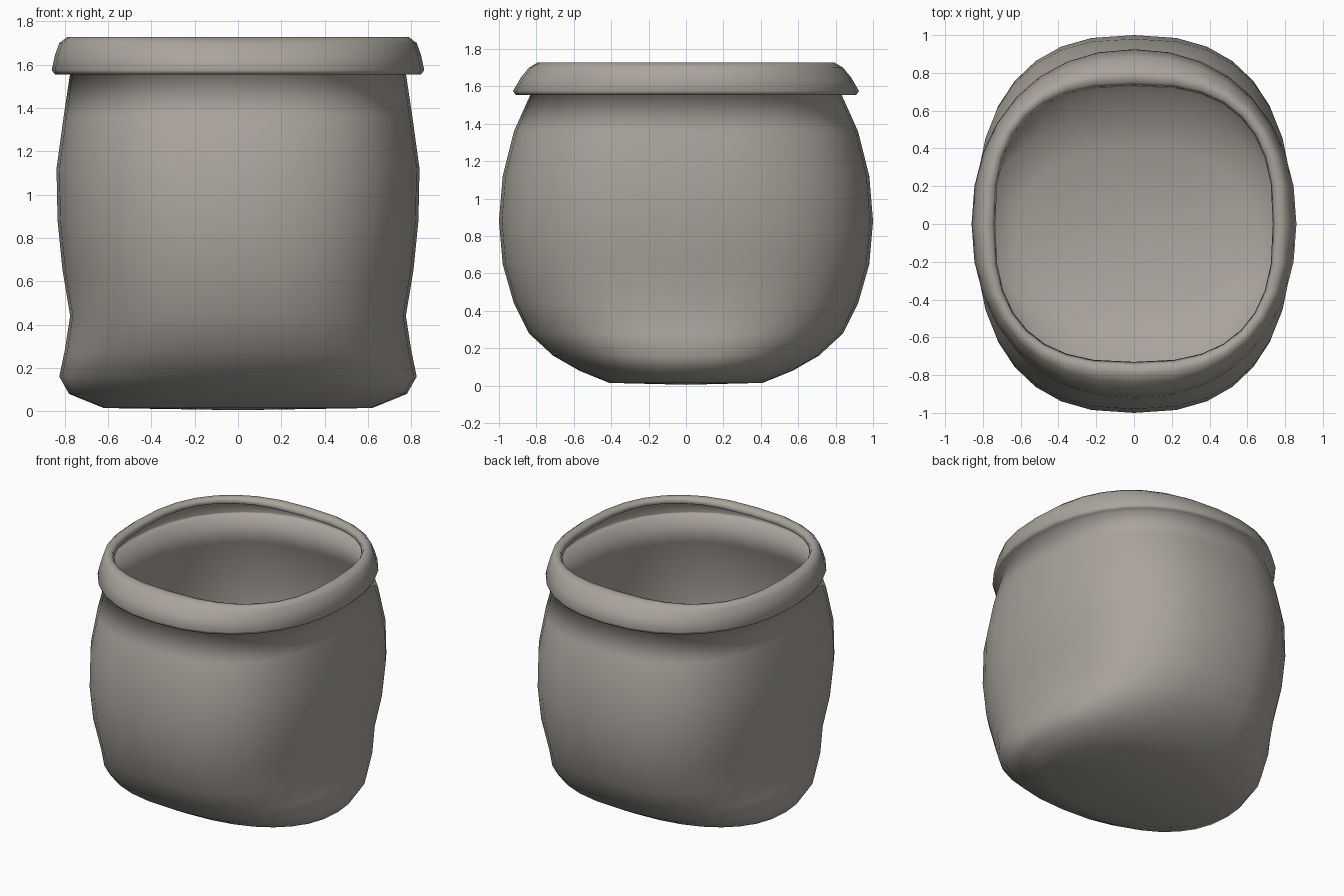
import bpy, bmesh
from math import sin, cos, tau, copysign

if "Cube" in bpy.data.objects:
    bpy.data.objects.remove(bpy.data.objects["Cube"])

SIDES = 32


def loft(name, rings, thickness):
    """Skin superelliptic rings (z, half width, half depth, exponent) into a sheet."""
    bm = bmesh.new()
    loops = []
    for z, hx, hy, n in rings:
        loop = []
        for i in range(SIDES):
            c, s = cos(tau * i / SIDES), sin(tau * i / SIDES)
            x = copysign(abs(c) ** (2 / n), c) * hx
            y = copysign(abs(s) ** (2 / n), s) * hy
            loop.append(bm.verts.new((x, y, z)))
        loops.append(loop)
    for a, b in zip(loops, loops[1:]):
        for i in range(SIDES):
            j = (i + 1) % SIDES
            bm.faces.new((a[i], a[j], b[j], b[i]))
    # Close the bottom with a shallow fan
    centre = bm.verts.new((0, 0, 0.005))
    for i in range(SIDES):
        bm.faces.new((centre, loops[0][(i + 1) % SIDES], loops[0][i]))
    mesh = bpy.data.meshes.new(name)
    bm.to_mesh(mesh)
    bm.free()
    mesh.shade_smooth()
    obj = bpy.data.objects.new(name, mesh)
    bpy.context.collection.objects.link(obj)
    solid = obj.modifiers.new("cloth_thickness", 'SOLIDIFY')
    solid.thickness = thickness
    solid.offset = -1
    return obj


# Sack body: pillow-like base with side corners, bulging belly, narrowing neck
body = [
    (0.015, 0.62, 0.41, 2.2),
    (0.08, 0.78, 0.57, 2.3),
    (0.16, 0.825, 0.71, 2.35),
    (0.28, 0.80, 0.84, 2.45),
    (0.44, 0.775, 0.92, 2.5),
    (0.65, 0.81, 0.98, 2.5),
    (0.88, 0.833, 1.00, 2.5),
    (1.12, 0.838, 0.98, 2.5),
    (1.36, 0.805, 0.92, 2.5),
    (1.56, 0.775, 0.83, 2.5),
]

# Hollow cuff: out under the neck, up the outside, over the top and into the mouth
cuff = [
    (1.555, 0.845, 0.91, 2.2),
    (1.575, 0.86, 0.925, 2.15),
    (1.645, 0.845, 0.885, 2.2),
    (1.70, 0.825, 0.84, 2.3),
    (1.727, 0.79, 0.795, 2.45),
    (1.722, 0.75, 0.75, 2.6),
    (1.69, 0.735, 0.73, 2.65),
]

sack = loft("sack", body + cuff, 0.015)

# Undyed cloth colour
cloth = bpy.data.materials.new("cloth")
cloth.diffuse_color = (0.40, 0.37, 0.33, 1)
cloth.use_nodes = True
cloth.node_tree.nodes["Principled BSDF"].inputs["Base Color"].default_value = cloth.diffuse_color
sack.data.materials.append(cloth)
